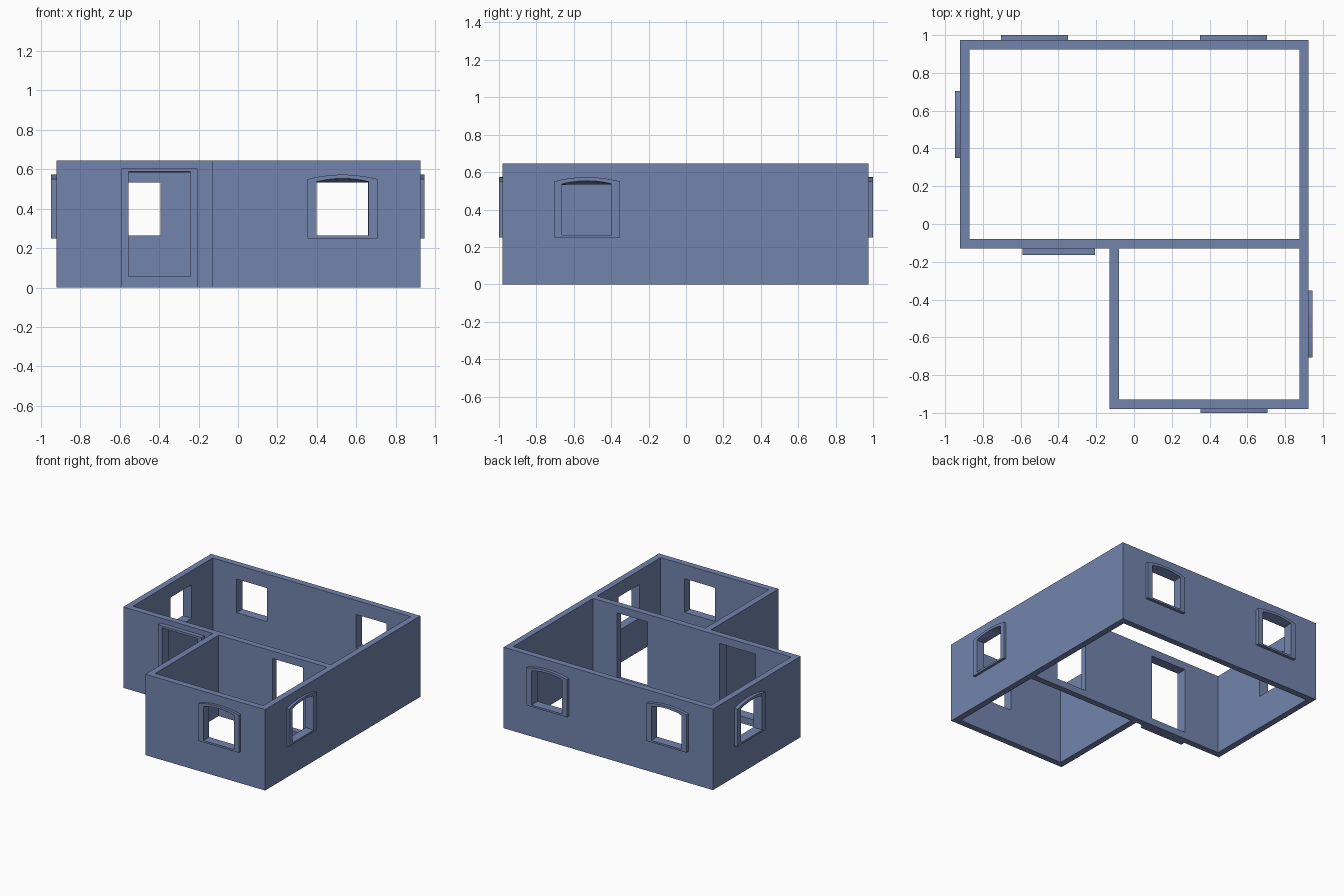
import bpy, bmesh
from math import radians
from mathutils import Matrix

cube = bpy.data.objects.get("Cube")
if cube:
    bpy.data.objects.remove(cube, do_unlink=True)

HEIGHT, THICK = 0.645, 0.05
LEFT, RIGHT, BACK, FRONT = -0.92, 0.925, 0.975, -0.98
MID_Y, MID_X = -0.13, -0.13     # outer faces at the inside corner of the L

wall_blue = bpy.data.materials.new("wall_blue")
wall_blue.use_nodes = True
colour = (0.17, 0.23, 0.42, 1)
wall_blue.diffuse_color = colour
wall_blue.node_tree.nodes["Principled BSDF"].inputs["Base Color"].default_value = colour


def loft(name, ring_a, ring_b, place=Matrix()):
    """Closed solid between two rings with equal point counts."""
    bm = bmesh.new()
    a = [bm.verts.new(p) for p in ring_a]
    b = [bm.verts.new(p) for p in ring_b]
    bm.faces.new(a)
    bm.faces.new(b[::-1])
    for i in range(len(a)):
        j = (i + 1) % len(a)
        bm.faces.new((a[j], a[i], b[i], b[j]))
    bm.transform(place)
    bmesh.ops.recalc_face_normals(bm, faces=bm.faces)
    mesh = bpy.data.meshes.new(name)
    bm.to_mesh(mesh)
    bm.free()
    mesh.materials.append(wall_blue)
    obj = bpy.data.objects.new(name, mesh)
    bpy.context.scene.collection.objects.link(obj)
    return obj


def prism(name, outline, z0, z1):
    return loft(name, [(x, y, z0) for x, y in outline], [(x, y, z1) for x, y in outline])


def box_outline(x0, x1, y0, y1):
    return [(x0, y0), (x1, y0), (x1, y1), (x0, y1)]


def arch(half, bottom, top, rise, y, steps=10):
    """Upright opening outline with a shallow curved head."""
    ring = [(-half, y, bottom), (half, y, bottom)]
    for i in range(steps + 1):
        t = 1 - 2 * i / steps
        ring.append((half * t, y, top + rise * (1 - t * t)))
    return ring


def cut(obj, cutters):
    """Subtract the cutters and keep the finished mesh."""
    for c in cutters:
        mod = obj.modifiers.new("opening", 'BOOLEAN')
        mod.operation, mod.solver, mod.object = 'DIFFERENCE', 'EXACT', c
    bpy.context.view_layer.update()
    graph = bpy.context.evaluated_depsgraph_get()
    mesh = bpy.data.meshes.new_from_object(obj.evaluated_get(graph))
    obj.modifiers.clear()
    obj.data = mesh


# L-shaped wall block
walls = prism("walls", [(LEFT, MID_Y), (MID_X, MID_Y), (MID_X, FRONT),
                        (RIGHT, FRONT), (RIGHT, BACK), (LEFT, BACK)], 0, HEIGHT)

# Room hollows and the inner doorway
cutters = [
    prism("main_room_cutter", box_outline(LEFT + THICK, RIGHT - THICK,
          MID_Y + THICK, BACK - THICK), -0.1, 1),
    prism("small_room_cutter", box_outline(MID_X + THICK, RIGHT - THICK,
          FRONT + THICK, MID_Y), -0.1, 1),
    prism("inner_door_cutter", box_outline(0.395, 0.663, MID_Y - 0.02,
          MID_Y + THICK + 0.02), 0.055, 0.585),
]


def opening(name, x, y, angle, depth, inner, outer):
    """Raised surround plus a hole whose head flattens toward the inside."""
    place = Matrix.Translation((x, y, 0)) @ Matrix.Rotation(radians(angle), 4, 'Z')
    half, bottom, top, rise = inner
    frame = loft(name + "_frame", arch(*outer, -depth), arch(*outer, 0), place)
    hole = loft(name + "_cutter", arch(half, bottom, top, rise, -depth - 0.005),
                arch(half, bottom, top - 0.005, 0, THICK + 0.005), place)
    cut(frame, [hole])
    cutters.append(hole)


# Windows: name, position, facing angle, projection
window_hole = (0.133, 0.265, 0.537, 0.018)
window_frame = (0.177, 0.25, 0.55, 0.023)
for name, x, y, angle, depth in (
        ("front_window", 0.53, FRONT, 0, 0.02),
        ("left_side_window", RIGHT, -0.53, 90, 0.02),
        ("back_left_window", 0.527, BACK, 180, 0.025),
        ("back_right_window", -0.527, BACK, 180, 0.025),
        ("right_side_window", LEFT, 0.527, -90, 0.028)):
    opening(name, x, y, angle, depth, window_hole, window_frame)

# Front entrance
opening("entrance", -0.398, MID_Y, 0, 0.035,
        (0.158, 0.055, 0.588, 0), (0.192, 0, 0.605, 0))

cut(walls, cutters)
for c in cutters:
    bpy.data.objects.remove(c, do_unlink=True)
